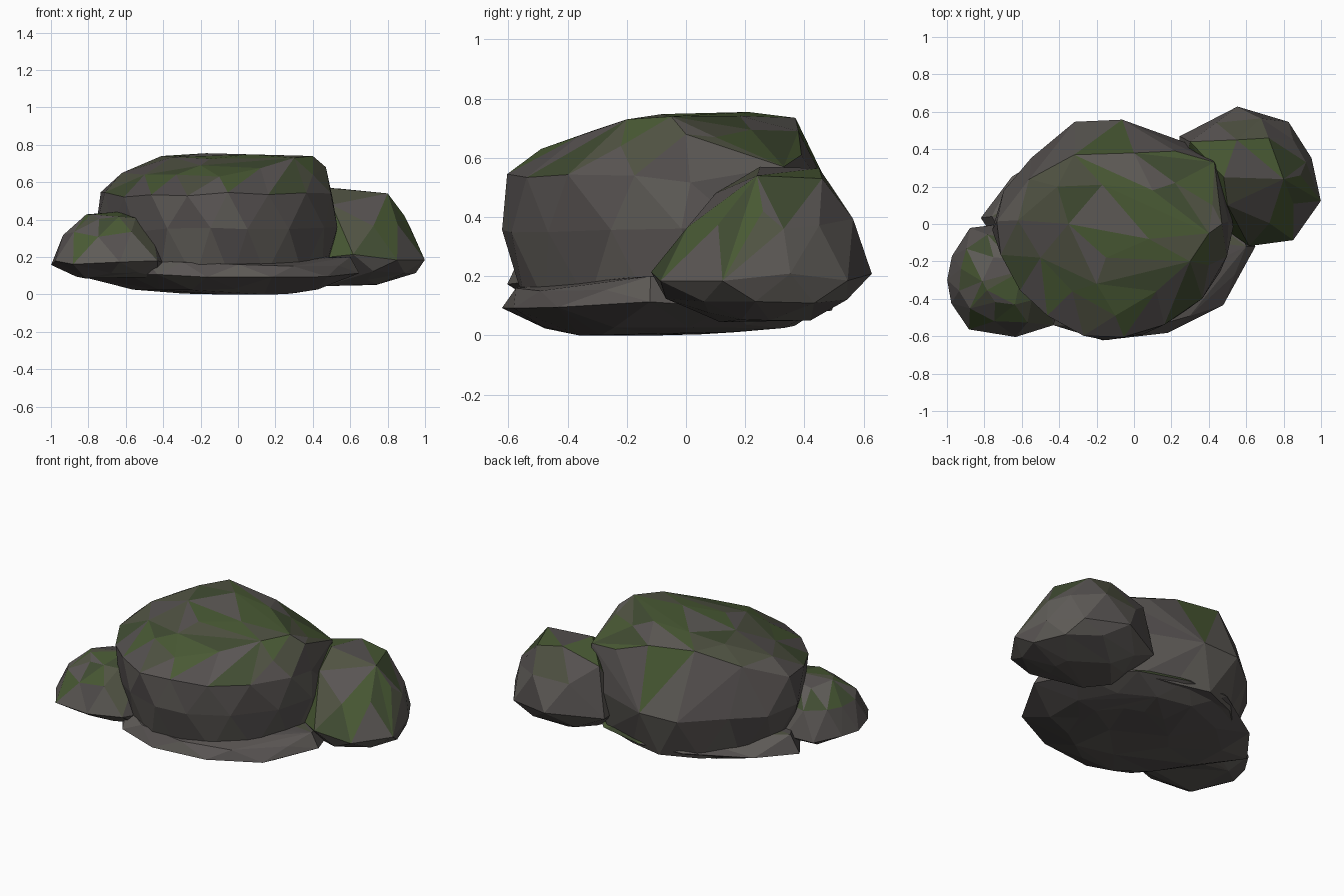
import bpy, bmesh, random

random.seed(7)


def make_material(name, rgb):
    mat = bpy.data.materials.new(name)
    mat.diffuse_color = (*rgb, 1)
    return mat


# Stone shades first, then moss shades
stone = [make_material(f"stone_{i}", c) for i, c in enumerate(
    [(0.1, 0.09, 0.086), (0.112, 0.104, 0.094), (0.087, 0.078, 0.076)])]
moss = [make_material(f"moss_{i}", c) for i, c in enumerate(
    [(0.066, 0.1, 0.034), (0.052, 0.072, 0.032), (0.08, 0.085, 0.055)])]


def rock(name, center, outline, rings, crown, moss_chance, moss_slope=0.45,
         jitter=0.014):
    """Faceted stone: hull over scaled copies of a plan outline plus crown points.
    rings: (z, scale_x, scale_y, shift_x, shift_y)"""
    cx, cy = center
    n = len(outline)
    widest = max(range(len(rings)), key=lambda i: rings[i][1])
    bm = bmesh.new()
    j = lambda k=1: random.uniform(-jitter, jitter) * k
    for i, (z, sx, sy, dx, dy) in enumerate(rings):
        for k in range(n):
            x, y = outline[k]
            grow = 1
            # Alternate rings are staggered by half a side
            if (i - widest) % 2:
                x2, y2 = outline[(k + 1) % n]
                x, y, grow = (x + x2) / 2, (y + y2) / 2, 1.02
            a = 0.3 if i == widest else 1
            bm.verts.new((cx + dx + (x - cx) * sx * grow + j(a),
                          cy + dy + (y - cy) * sy * grow + j(a),
                          max(0, z + j(1.2 if z > 0.05 else 0.5))))
    for p in crown:
        bm.verts.new(p)
    bmesh.ops.convex_hull(bm, input=bm.verts[:])
    bmesh.ops.delete(bm, geom=[v for v in bm.verts if not v.link_faces],
                     context='VERTS')
    bmesh.ops.dissolve_degenerate(bm, dist=0.02, edges=bm.edges[:])
    bmesh.ops.triangulate(bm, faces=bm.faces[:])
    bmesh.ops.recalc_face_normals(bm, faces=bm.faces[:])
    for f in bm.faces:
        mossy = f.normal.z > moss_slope and random.random() < moss_chance
        f.material_index = random.randrange(3) + (3 if mossy else 0)
    mesh = bpy.data.meshes.new(name)
    bm.to_mesh(mesh)
    bm.free()
    for m in stone + moss:
        mesh.materials.append(m)
    obj = bpy.data.objects.new(name, mesh)
    bpy.context.collection.objects.link(obj)
    return obj


# Large central boulder: high at the back left and the right, low at the back right
rock("main_boulder", (-0.1, -0.03),
     [(-0.76, -0.03), (-0.67, -0.22), (-0.54, -0.41), (-0.38, -0.54),
      (-0.15, -0.62), (0.05, -0.59), (0.27, -0.47), (0.46, -0.25),
      (0.53, -0.02), (0.5, 0.2), (0.38, 0.4), (0.2, 0.46),
      (-0.06, 0.56), (-0.32, 0.55), (-0.55, 0.35), (-0.7, 0.18)],
     [(0.09, 0.89, 0.88, 0.02, 0), (0.35, 1, 1, 0, 0),
      (0.53, 0.97, 0.88, 0, -0.06)],
     [(0.40, -0.05, 0.74), (0.30, -0.20, 0.73), (0.47, 0.0, 0.68),
      (0.42, 0.10, 0.67), (-0.17, 0.21, 0.755), (-0.32, 0.37, 0.735),
      (-0.41, 0.20, 0.74), (0.0, 0.38, 0.69), (0.22, 0.39, 0.61),
      (0.43, 0.33, 0.57), (-0.62, 0.02, 0.65), (-0.56, 0.24, 0.65),
      (-0.5, -0.18, 0.64), (-0.33, -0.36, 0.64), (-0.1, -0.49, 0.63),
      (0.12, -0.36, 0.675), (-0.15, -0.18, 0.725), (0.4, -0.22, 0.64),
      (0.1, 0.18, 0.742), (-0.35, 0.0, 0.735), (0.08, -0.08, 0.748),
      (0.22, 0.22, 0.695), (-0.2, -0.32, 0.69)], 0.75)

# Low slab under the boulder
rock("base_slab", (-0.08, -0.06),
     [(-0.82, 0.03), (-0.6, -0.3), (-0.43, -0.54), (-0.17, -0.62),
      (0.18, -0.58), (0.48, -0.43), (0.65, -0.12), (0.55, 0.15),
      (0.3, 0.4), (0, 0.48), (-0.3, 0.47), (-0.65, 0.25)],
     [(0.005, 0.42, 0.5, 0.1, -0.03), (0.03, 0.75, 0.78, 0, 0),
      (0.105, 1, 1, 0, 0), (0.165, 0.93, 0.93, 0, 0)],
     [(0.1, -0.1, 0), (-0.1, -0.3, 0.0), (0.6, -0.12, 0.2),
      (-0.76, 0.04, 0.2)], 0.3)

# Small stone at the left front
rock("left_stone", (-0.7, -0.3),
     [(-1.0, -0.3), (-0.97, -0.17), (-0.88, -0.02), (-0.7, 0.0),
      (-0.45, -0.1), (-0.36, -0.35), (-0.43, -0.54), (-0.63, -0.6),
      (-0.88, -0.56), (-0.98, -0.42)],
     [(0.1, 0.75, 0.72, 0.05, 0), (0.165, 1, 1, 0, 0),
      (0.32, 0.8, 0.78, 0, 0), (0.42, 0.45, 0.42, 0.03, 0)],
     [(-0.6, -0.25, 0.445)], 0.6)

# Medium stone at the right back, running into the boulder
rock("right_stone", (0.65, 0.27),
     [(1.0, 0.12), (0.95, 0.35), (0.83, 0.55), (0.55, 0.63),
      (0.24, 0.47), (0.25, 0.25), (0.42, 0.02), (0.62, -0.12),
      (0.85, -0.09)],
     [(0.06, 0.5, 0.5, -0.07, -0.02), (0.125, 0.87, 0.85, 0, 0),
      (0.2, 1, 1, 0, 0), (0.38, 0.77, 0.78, 0, 0.04)],
     [(0.8, 0.24, 0.54), (0.55, 0.45, 0.565), (0.48, 0.25, 0.57),
      (0.3, 0.44, 0.5), (0.72, 0.46, 0.53), (0.92, 0.33, 0.36),
      (0.89, 0.26, 0.42), (0.5, 0.1, 0.48)], 0.7, 0.3)
